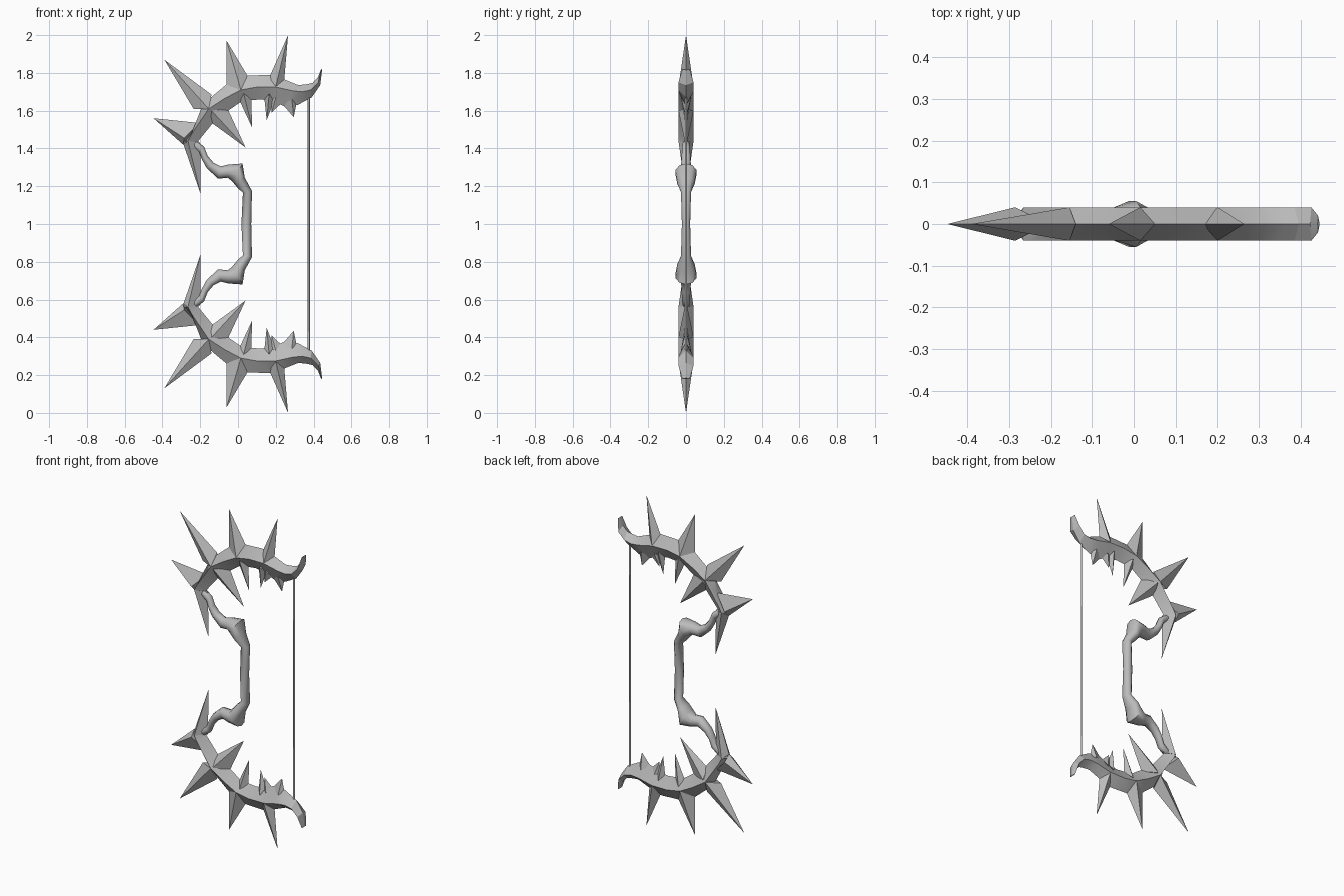
import bpy
import math
from mathutils import Vector

cube = bpy.data.objects.get("Cube")
if cube:
    bpy.data.objects.remove(cube, do_unlink=True)

grey = bpy.data.materials.new("bone_grey")
grey.use_nodes = True
grey.diffuse_color = (0.5, 0.5, 0.5, 1)
grey.node_tree.nodes["Principled BSDF"].inputs["Base Color"].default_value = (0.5, 0.5, 0.5, 1)

HALF = 0.04   # half thickness of the limbs
MID = 1.0     # height of the mirror plane


def make(name, verts, faces, angle=25, mirror=True):
    """Object with its origin on the mirror plane; the lower half is mirrored."""
    mesh = bpy.data.meshes.new(name)
    mesh.from_pydata([(x, y, z - MID) for x, y, z in verts], [], faces)
    mesh.materials.append(grey)
    obj = bpy.data.objects.new(name, mesh)
    obj.location.z = MID
    bpy.context.collection.objects.link(obj)
    bpy.ops.object.select_all(action="DESELECT")
    obj.select_set(True)
    bpy.context.view_layer.objects.active = obj
    bpy.ops.object.mode_set(mode="EDIT")
    bpy.ops.mesh.select_all(action="SELECT")
    bpy.ops.mesh.normals_make_consistent(inside=False)
    bpy.ops.object.mode_set(mode="OBJECT")
    bpy.ops.object.shade_smooth_by_angle(angle=math.radians(angle))
    if mirror:
        mod = obj.modifiers.new("mirror", "MIRROR")
        mod.use_axis = (False, False, True)
        mod.merge_threshold = 0.001
    return obj


def loft(rings, cap_start=True, cap_end=True):
    n = len(rings[0])
    verts = [p for ring in rings for p in ring]
    faces = [(i * n + k, i * n + (k + 1) % n, (i + 1) * n + (k + 1) % n, (i + 1) * n + k)
             for i in range(len(rings) - 1) for k in range(n)]
    if cap_start:
        faces.append(tuple(range(n)))
    if cap_end:
        faces.append(tuple(range(len(verts) - n, len(verts))))
    return verts, faces


def spike(name, tip, a, mid, b, half=HALF):
    """Four-sided thorn whose base spans a to b and straddles the limb ridge."""
    verts = [(a[0], 0, a[1]), (mid[0], -half, mid[1]), (b[0], 0, b[1]),
             (mid[0], half, mid[1]), (tip[0], 0, tip[1])]
    faces = [(0, 1, 4), (1, 2, 4), (2, 3, 4), (3, 0, 4), (0, 3, 2, 1)]
    make(name, verts, faces, 10)


# Limb: diamond section given by outer edge, side ridge and inner edge
limb = [
    ((-.29, 1.42), (-.265, 1.44), (-.21, 1.42)),
    ((-.21, 1.535), (-.25, 1.47), (-.21, 1.44)),
    ((-.185, 1.635), (-.155, 1.61), (-.12, 1.55)),
    ((-.06, 1.74), (-.07, 1.665), (-.045, 1.605)),
    ((.05, 1.785), (.015, 1.71), (.02, 1.65)),
    ((.165, 1.79), (.10, 1.725), (.12, 1.66)),
    ((.245, 1.765), (.20, 1.725), (.19, 1.65)),
    ((.32, 1.735), (.29, 1.705), (.25, 1.62)),
    ((.365, 1.74), (.34, 1.70), (.315, 1.63)),
    ((.395, 1.747), (.385, 1.71), (.39, 1.67)),
    ((.422, 1.775), (.425, 1.75), (.435, 1.735)),
    ((.44, 1.82), (.441, 1.82), (.445, 1.815)),
]
rings = []
for i, (o, m, n) in enumerate(limb):
    h = HALF if i < len(limb) - 1 else 0.02
    rings.append([(o[0], 0, o[1]), (m[0], h, m[1]), (n[0], 0, n[1]), (m[0], -h, m[1])])
make("limb", *loft(rings))

# Outer thorns
spike("elbow_spike", (-.447, 1.56), (-.29, 1.42), (-.285, 1.455), (-.205, 1.535))
spike("hanging_spike", (-.198, 1.16), (-.295, 1.44), (-.265, 1.44), (-.20, 1.43))
spike("outer_spike_1", (-.39, 1.87), (-.235, 1.61), (-.155, 1.61), (-.14, 1.685))
spike("outer_spike_2", (-.06, 1.97), (-.06, 1.735), (.015, 1.71), (.05, 1.785))
spike("outer_spike_3", (.265, 2.0), (.165, 1.775), (.20, 1.728), (.245, 1.765))

# Inner thorns
spike("inner_spike_1", (.04, 1.405), (-.145, 1.54), (-.14, 1.6), (-.055, 1.61))
spike("inner_spike_2", (.075, 1.51), (.01, 1.65), (.03, 1.69), (.07, 1.665), .03)
spike("inner_spike_3", (.152, 1.55), (.14, 1.66), (.165, 1.69), (.19, 1.65), .03)
spike("inner_spike_4", (.178, 1.59), (.17, 1.66), (.2, 1.67), (.225, 1.635), .02)
spike("inner_spike_5", (.295, 1.565), (.235, 1.635), (.285, 1.66), (.31, 1.64), .025)

# Handle: rings from upper edge, lower edge and side radius
handle = [
    ((-.255, 1.44), (-.26, 1.415), .012),
    ((-.22, 1.44), (-.235, 1.40), .02),
    ((-.18, 1.41), (-.205, 1.38), .022),
    ((-.16, 1.36), (-.19, 1.34), .025),
    ((-.13, 1.325), (-.165, 1.295), .027),
    ((-.09, 1.305), (-.105, 1.24), .03),
    ((-.05, 1.315), (-.053, 1.245), .04),
    ((.024, 1.32), (-.03, 1.225), .058),
    ((.036, 1.245), (-.005, 1.195), .048),
    ((.074, 1.175), (.026, 1.165), .028),
    ((.07, 1.0), (.018, 1.0), .023),
]
SIDES = 10
rings = []
for a, b, r in handle:
    a, b = Vector((a[0], 0, a[1])), Vector((b[0], 0, b[1]))
    centre, arm = (a + b) / 2, (a - b) / 2
    turns = [2 * math.pi * k / SIDES for k in range(SIDES)]
    rings.append([centre + arm * math.cos(t) + Vector((0, r * math.sin(t), 0)) for t in turns])
make("handle", *loft(rings, cap_end=False), angle=60)

# Bowstring
rings = [[(.375 + .006 * math.cos(k * math.pi / 3), .006 * math.sin(k * math.pi / 3), z)
          for k in range(6)] for z in (.31, 1.69)]
make("string", *loft(rings), angle=70, mirror=False)
